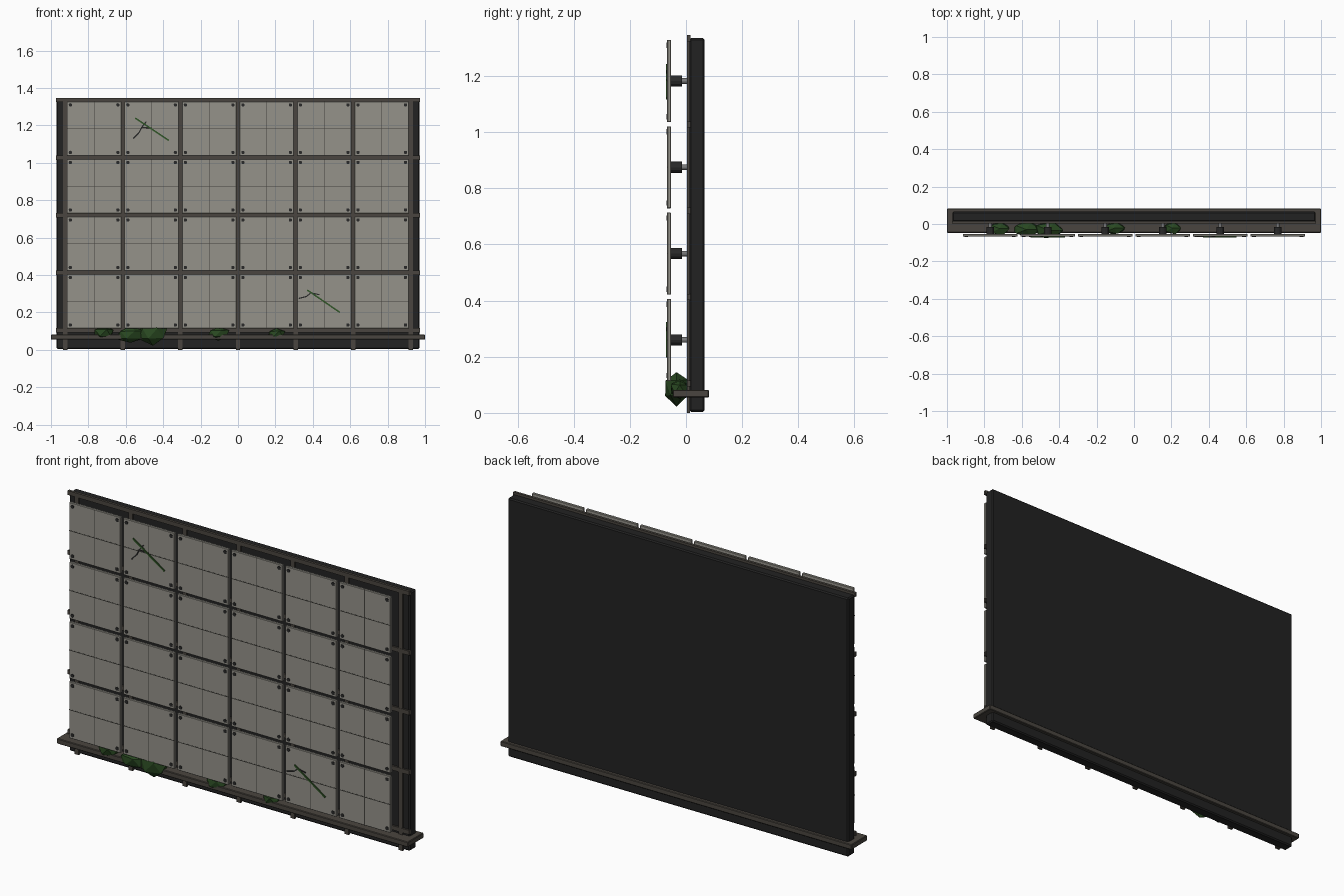
import bpy, bmesh, math, random
from mathutils import Matrix, Vector

if "Cube" in bpy.data.objects:
    bpy.data.objects.remove(bpy.data.objects["Cube"])

random.seed(4)


def material(name, rgb):
    m = bpy.data.materials.new(name)
    m.diffuse_color = (*rgb, 1.0)
    m.use_nodes = True
    m.node_tree.nodes["Principled BSDF"].inputs["Base Color"].default_value = m.diffuse_color
    return m


WALL = material("charcoal backing", (0.016, 0.016, 0.016))
FRAME = material("brown grey frame", (0.068, 0.060, 0.050))
PANEL = material("pale grey panel", (0.30, 0.29, 0.255))
SEAM = material("dark seam", (0.055, 0.052, 0.045))
DARK = material("dark metal", (0.022, 0.022, 0.022))
STEEL = material("steel", (0.20, 0.20, 0.20))
LEAF = material("moss green", (0.022, 0.065, 0.015))
VINE = material("vine green", (0.03, 0.09, 0.02))


def finish(name, bm, mat, bevel=0.0):
    mesh = bpy.data.meshes.new(name)
    bm.to_mesh(mesh)
    bm.free()
    mesh.materials.append(mat)
    obj = bpy.data.objects.new(name, mesh)
    bpy.context.collection.objects.link(obj)
    if bevel:
        mod = obj.modifiers.new("edge_bevel", 'BEVEL')
        mod.width, mod.segments = bevel, 1
    return obj


def add_box(bm, x0, x1, y0, y1, z0, z1):
    mat = Matrix.Translation(((x0 + x1) / 2, (y0 + y1) / 2, (z0 + z1) / 2))
    bmesh.ops.create_cube(bm, size=1, matrix=mat @ Matrix.Diagonal((x1 - x0, y1 - y0, z1 - z0, 1)))


def add_rod(bm, x, z, y0, y1, radius, sides=12):
    mat = Matrix.Translation((x, (y0 + y1) / 2, z)) @ Matrix.Rotation(math.pi / 2, 4, 'X')
    bmesh.ops.create_cone(bm, cap_ends=True, segments=sides, radius1=radius, radius2=radius,
                          depth=y1 - y0, matrix=mat)


def add_strip(bm, a, b, width, y0, y1):
    # thin bar in the panel plane running from a to b, each (x, z)
    d = Vector((b[0] - a[0], b[1] - a[1]))
    mat = (Matrix.Translation(((a[0] + b[0]) / 2, (y0 + y1) / 2, (a[1] + b[1]) / 2))
           @ Matrix.Rotation(-math.atan2(d.y, d.x), 4, 'Y')
           @ Matrix.Diagonal((d.length, y1 - y0, width, 1)))
    bmesh.ops.create_cube(bm, size=1, matrix=mat)


PX, PZ = 0.3075, 0.3075
COLS = [-0.769 + PX * i for i in range(6)]
ROWS = [0.26 + PZ * i for i in range(4)]
FACE = -0.067          # front plane of the panels
HALF = 0.146

# Backing wall
bm = bmesh.new()
add_box(bm, -0.97, 0.97, 0.012, 0.066, 0.004, 1.335)
finish("backing_wall", bm, WALL, 0.006)

# Ledge along the bottom
bm = bmesh.new()
add_box(bm, -1.0, 1.0, -0.047, 0.082, 0.055, 0.082)
finish("bottom_ledge", bm, FRAME, 0.003)

# Support grid behind the panels
bm = bmesh.new()
for i in range(7):
    x = -0.9225 + PX * i
    add_box(bm, x - 0.012, x + 0.012, 0.004, 0.015, 0.0, 1.34)
finish("vertical_rails", bm, FRAME)
bm = bmesh.new()
for i in range(5):
    z = 0.105 + PZ * i
    add_box(bm, -0.973, 0.973, 0.003, 0.016, z - 0.011, z + 0.011)
finish("horizontal_rails", bm, FRAME)

# Panels, their cross seams, corner bolts and standoffs
panels, seams, bolts, posts, rods, plates = (bmesh.new() for _ in range(6))
for x in COLS:
    for z in ROWS:
        add_box(panels, x - HALF, x + HALF, FACE, -0.053, z - HALF, z + HALF)
        add_strip(seams, (x - HALF, z), (x + HALF, z), 0.004, FACE - 0.0008, FACE + 0.001)
        add_strip(seams, (x, z - HALF), (x, z + HALF), 0.004, FACE - 0.0008, FACE + 0.001)
        for sx in (-1, 1):
            for sz in (-1, 1):
                add_rod(bolts, x + sx * 0.127, z + sz * 0.127, FACE - 0.002, FACE + 0.002, 0.0095, 8)
        add_rod(posts, x, z, -0.053, -0.015, 0.02)
        add_rod(rods, x, z, -0.016, 0.005, 0.010)
        add_box(plates, x - 0.045, x + 0.045, 0.004, 0.013, z - 0.04, z + 0.04)
finish("panels", panels, PANEL, 0.002)
finish("panel_seams", seams, SEAM)
finish("corner_bolts", bolts, DARK)
finish("standoff_posts", posts, DARK)
finish("standoff_rods", rods, STEEL)
finish("standoff_plates", plates, DARK)

# Cracks with vines growing across two of the panels
vines, cracks = bmesh.new(), bmesh.new()
add_strip(vines, (-0.55, 1.24), (-0.37, 1.12), 0.008, FACE - 0.005, FACE)
add_strip(vines, (0.37, 0.32), (0.545, 0.20), 0.008, FACE - 0.005, FACE)
for path in ([(-0.56, 1.13), (-0.53, 1.16), (-0.515, 1.19), (-0.49, 1.22)],
             [(-0.515, 1.19), (-0.46, 1.185)],
             [(0.325, 0.275), (0.365, 0.285), (0.39, 0.305), (0.435, 0.295)]):
    for a, b in zip(path, path[1:]):
        add_strip(cracks, a, b, 0.006, FACE - 0.003, FACE)
finish("vines", vines, VINE)
finish("cracks", cracks, DARK)

# Faceted moss clumps on the ledge: centre, half sizes
CLUMPS = [((-0.72, -0.025, 0.09), (0.06, 0.037, 0.038)),
          ((-0.575, -0.03, 0.08), (0.08, 0.042, 0.045)),
          ((-0.455, -0.034, 0.088), (0.085, 0.046, 0.06)),
          ((-0.105, -0.022, 0.088), (0.06, 0.034, 0.036)),
          ((0.205, -0.022, 0.085), (0.05, 0.034, 0.032))]
bm = bmesh.new()
for centre, size in CLUMPS:
    made = bmesh.ops.create_icosphere(bm, subdivisions=1, radius=1)
    for v in made["verts"]:
        v.co *= random.uniform(0.88, 1.12)
        v.co = Vector(centre) + Vector(c * s for c, s in zip(v.co, size))
finish("moss_clumps", bm, LEAF)
